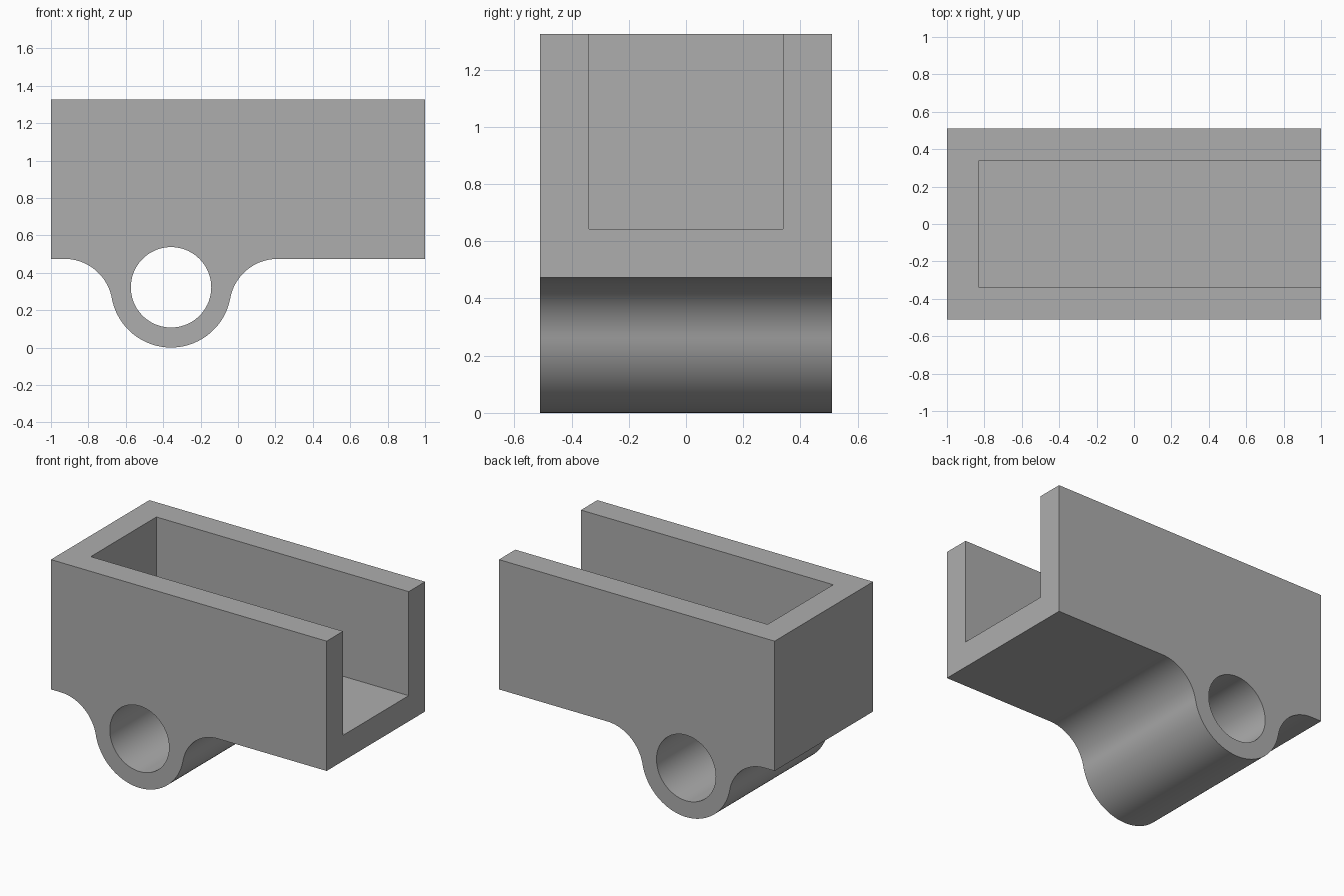
import bpy, bmesh
from math import sin, cos, pi, atan2, sqrt, radians

if "Cube" in bpy.data.objects:
    bpy.data.objects.remove(bpy.data.objects["Cube"])

HALF_X, HALF_Y = 1.0, 0.51
BASE, TOP, FLOOR = 0.474, 1.325, 0.643
WALL = 0.17
TUBE_X, TUBE_R, HOLE_R = -0.358, 0.322, 0.215
FILLET_DX = 0.57      # fillet centres sit this far either side of the tube

grey = bpy.data.materials.new("plain grey")
grey.use_nodes = True
colour = (0.42, 0.42, 0.42, 1)
grey.diffuse_color = colour
grey.node_tree.nodes["Principled BSDF"].inputs["Base Color"].default_value = colour


def arc(cx, cz, r, a0, a1, n):
    return [(cx + r * cos(a0 + (a1 - a0) * i / n),
             cz + r * sin(a0 + (a1 - a0) * i / n)) for i in range(n + 1)]


def extrude_profile(name, points, y0, y1):
    """Closed XZ outline swept along Y."""
    bm = bmesh.new()
    face = bm.faces.new([bm.verts.new((x, y0, z)) for x, z in points])
    swept = bmesh.ops.extrude_face_region(bm, geom=[face])["geom"]
    bmesh.ops.translate(bm, vec=(0, y1 - y0, 0),
                        verts=[v for v in swept if isinstance(v, bmesh.types.BMVert)])
    bmesh.ops.recalc_face_normals(bm, faces=bm.faces)
    mesh = bpy.data.meshes.new(name)
    bm.to_mesh(mesh)
    bm.free()
    mesh.materials.append(grey)
    obj = bpy.data.objects.new(name, mesh)
    bpy.context.collection.objects.link(obj)
    return obj


# Body outline: block with a filleted round boss hanging below
fillet_r = (FILLET_DX**2 + (BASE - TUBE_R)**2 - TUBE_R**2) / (2 * BASE)
fillet_z = BASE - fillet_r
tilt = atan2(TUBE_R - fillet_z, FILLET_DX)
left_fillet = arc(TUBE_X - FILLET_DX, fillet_z, fillet_r, pi / 2, tilt, 24)
boss = arc(TUBE_X, TUBE_R, TUBE_R, pi + tilt, 2 * pi - tilt, 48)
right_fillet = arc(TUBE_X + FILLET_DX, fillet_z, fillet_r, pi - tilt, pi / 2, 24)
outline = ([(-HALF_X, TOP), (-HALF_X, BASE)] + left_fillet + boss[1:-1]
           + right_fillet + [(HALF_X, BASE), (HALF_X, TOP)])
body = extrude_profile("channel_body", outline, -HALF_Y, HALF_Y)

# Cutters: trough open at the top and the left end, and the round bore
trough = extrude_profile("trough_cutter", [(-HALF_X + WALL, FLOOR), (HALF_X + 0.2, FLOOR),
                         (HALF_X + 0.2, TOP + 0.2), (-HALF_X + WALL, TOP + 0.2)],
                         WALL - HALF_Y, HALF_Y - WALL)
bore = extrude_profile("bore_cutter", arc(TUBE_X, TUBE_R, HOLE_R, 0, 2 * pi, 72)[:-1],
                       -HALF_Y - 0.2, HALF_Y + 0.2)

bpy.ops.object.select_all(action="DESELECT")
body.select_set(True)
bpy.context.view_layer.objects.active = body
for cutter in (trough, bore):
    cutter.hide_render = True
    cut = body.modifiers.new(cutter.name, "BOOLEAN")
    cut.operation, cut.solver, cut.object = "DIFFERENCE", "EXACT", cutter
    bpy.ops.object.modifier_apply(modifier=cut.name)
    bpy.data.objects.remove(cutter)

bpy.ops.object.shade_smooth_by_angle(angle=radians(30))
